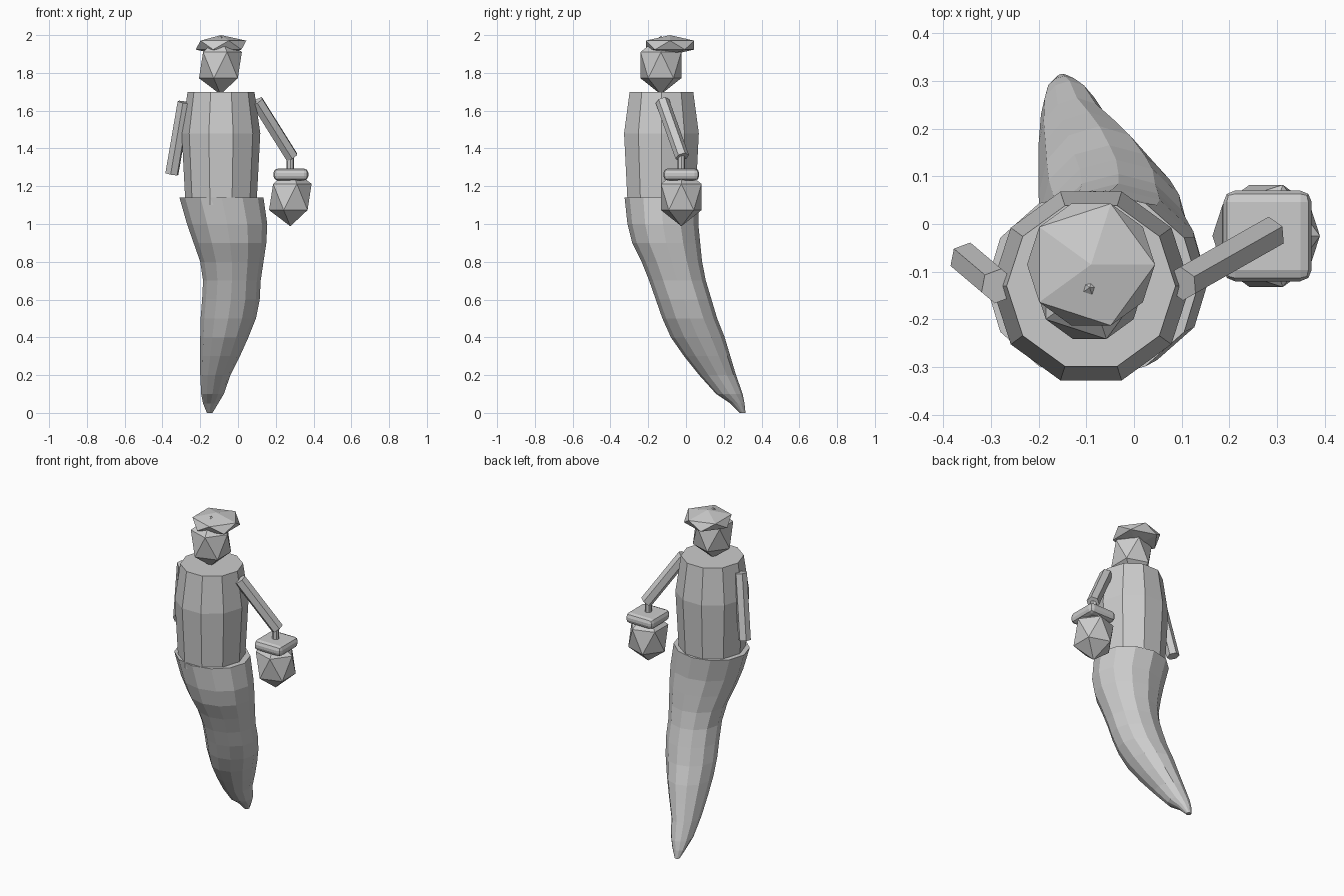
import bpy, bmesh, math
from mathutils import Vector, Matrix

cube = bpy.data.objects.get("Cube")
if cube:
    bpy.data.objects.remove(cube, do_unlink=True)

# Single stone grey
grey = bpy.data.materials.new("stone_grey")
grey.use_nodes = True
colour = (0.6, 0.6, 0.6, 1)
grey.diffuse_color = colour
grey.node_tree.nodes["Principled BSDF"].inputs["Base Color"].default_value = colour


def finish(name, bm):
    bmesh.ops.recalc_face_normals(bm, faces=bm.faces)
    mesh = bpy.data.meshes.new(name)
    bm.to_mesh(mesh)
    bm.free()
    mesh.materials.append(grey)
    obj = bpy.data.objects.new(name, mesh)
    bpy.context.collection.objects.link(obj)
    return obj


def loft(name, rings, sides, turn=0.0):
    """Skin horizontal ellipses given as z, x_min, x_max, y_min, y_max."""
    bm = bmesh.new()
    loops = []
    for z, xa, xb, ya, yb in rings:
        loop = []
        for i in range(sides):
            a = turn + math.tau * i / sides
            x = (xa + xb) / 2 + (xb - xa) / 2 * math.cos(a)
            y = (ya + yb) / 2 + (yb - ya) / 2 * math.sin(a)
            loop.append(bm.verts.new((x, y, z)))
        loops.append(loop)
    for low, high in zip(loops, loops[1:]):
        for i in range(sides):
            j = (i + 1) % sides
            bm.faces.new((low[i], low[j], high[j], high[i]))
    bm.faces.new(loops[0])
    bm.faces.new(loops[-1])
    return finish(name, bm)


def gem(name, centre, width, height):
    """Icosahedron stretched vertically."""
    bm = bmesh.new()
    bmesh.ops.create_icosphere(bm, subdivisions=1, radius=1)
    bmesh.ops.scale(bm, vec=(width, width, height), verts=bm.verts)
    bmesh.ops.translate(bm, vec=centre, verts=bm.verts)
    return finish(name, bm)


def rod(name, start, end, radius, sides):
    """Straight prism between two points."""
    start, end = Vector(start), Vector(end)
    axis = end - start
    place = Matrix.Translation((start + end) / 2) @ axis.to_track_quat("Z", "Y").to_matrix().to_4x4()
    bm = bmesh.new()
    bmesh.ops.create_cone(bm, cap_ends=True, segments=sides, radius1=radius,
                          radius2=radius, depth=axis.length, matrix=place)
    return finish(name, bm)


# Curving tail that sweeps back and to one side
loft("tail", [
    (0, -.165, -.135, .285, .315),
    (.05, -.185, -.105, .235, .31),
    (.1, -.195, -.075, .16, .3),
    (.2, -.2, -.04, .07, .265),
    (.3, -.2, .01, -.01, .235),
    (.4, -.2, .055, -.08, .205),
    (.5, -.198, .095, -.125, .165),
    (.6, -.19, .115, -.16, .135),
    (.7, -.185, .12, -.195, .105),
    (.8, -.2, .135, -.235, .085),
    (.9, -.235, .15, -.285, .075),
    (1, -.27, .155, -.31, .065),
    (1.14, -.31, .135, -.325, .07),
], 12)

# Barrel torso with ten flat sides
torso_centre = (-.09, -.13)
loft("torso", [(z, torso_centre[0] - r, torso_centre[0] + r,
                torso_centre[1] - r, torso_centre[1] + r)
               for z, r in ((1.1, .188), (1.48, .208), (1.7, .177))], 10)

# Head and flat cap
gem("head", (-.093, -.133, 1.841), .127, .155)
gem("cap", (-.09, -.085, 1.947), .15, .053)

# Arms
rod("left_arm", (.1, -.125, 1.65), (.285, -.02, 1.355), .037, 6)
rod("right_arm", (-.285, -.13, 1.645), (-.35, -.075, 1.265), .037, 6)

# Lantern hanging from the left arm
rod("lantern_handle", (.277, -.025, 1.38), (.277, -.025, 1.27), .02, 8)
gem("lantern_body", (.277, -.025, 1.143), .126, .155)

bm = bmesh.new()
bmesh.ops.create_cube(bm, size=1)
bmesh.ops.scale(bm, vec=(.185, .19, .064), verts=bm.verts)
bmesh.ops.translate(bm, vec=(.28, -.025, 1.262), verts=bm.verts)
lid = finish("lantern_lid", bm)
bevel = lid.modifiers.new("rounded_edges", "BEVEL")
bevel.width = .024
bevel.segments = 2
